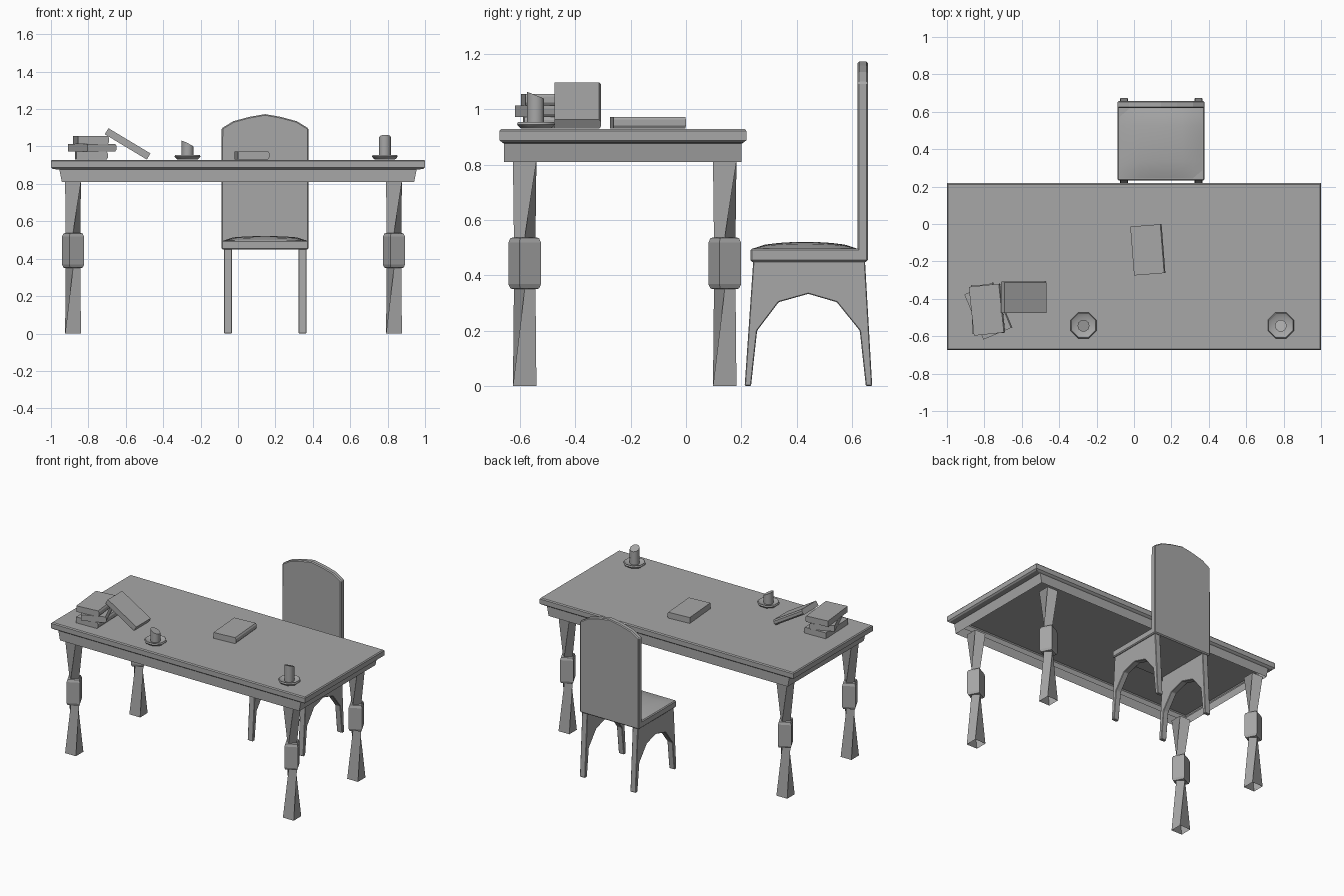
import bpy, bmesh, math
from mathutils import Matrix, Vector

cube = bpy.data.objects.get("Cube")
if cube:
    bpy.data.objects.remove(cube, do_unlink=True)

grey = bpy.data.materials.new("plain_grey")
grey.use_nodes = True
color = (0.39, 0.39, 0.39, 1)
grey.diffuse_color = color
grey.node_tree.nodes["Principled BSDF"].inputs["Base Color"].default_value = color


def finish(name, bm, matrix=None, bevel=0, smooth=False):
    if matrix:
        bm.transform(matrix)
    bmesh.ops.recalc_face_normals(bm, faces=bm.faces)
    mesh = bpy.data.meshes.new(name)
    bm.to_mesh(mesh)
    bm.free()
    mesh.materials.append(grey)
    obj = bpy.data.objects.new(name, mesh)
    bpy.context.collection.objects.link(obj)
    if bevel:
        mod = obj.modifiers.new("edge_bevel", "BEVEL")
        mod.width, mod.segments, mod.limit_method = bevel, 1, "ANGLE"
    if smooth:
        bpy.ops.object.select_all(action="DESELECT")
        obj.select_set(True)
        bpy.context.view_layer.objects.active = obj
        bpy.ops.object.shade_smooth_by_angle(angle=math.radians(46))
    return obj


def box(name, lo, hi, bevel=0):
    lo, hi = Vector(lo), Vector(hi)
    bm = bmesh.new()
    bmesh.ops.create_cube(bm, size=1)
    size = Matrix.Diagonal((hi - lo).to_4d())
    return finish(name, bm, Matrix.Translation((lo + hi) / 2) @ size, bevel)


def prism(name, points, depth, matrix=None, bevel=0):
    """Extrude a list of 3D points along the depth vector."""
    bm = bmesh.new()
    face = bm.faces.new([bm.verts.new(p) for p in points])
    top = bmesh.ops.extrude_face_region(bm, geom=[face])["geom"]
    bmesh.ops.translate(bm, vec=depth, verts=[v for v in top if isinstance(v, bmesh.types.BMVert)])
    return finish(name, bm, matrix, bevel)


def bridge(bm, loops):
    for a, b in zip(loops, loops[1:]):
        for i in range(len(a)):
            j = (i + 1) % len(a)
            bm.faces.new((a[i], a[j], b[j], b[i]))


def loft(name, rings, sides, centre, capped=False, smooth=False):
    """Join rings given as (radius, height, turn in degrees, slope x, slope y)."""
    bm = bmesh.new()
    loops = []
    for radius, z, turn, sx, sy in rings:
        loop = []
        for i in range(sides):
            a = math.tau * i / sides + math.radians(turn)
            x, y = radius * math.cos(a), radius * math.sin(a)
            loop.append(bm.verts.new((x, y, z + sx * x + sy * y)))
        loops.append(loop)
    bridge(bm, loops)
    if capped:
        bm.faces.new(loops[0])
        bm.faces.new(loops[-1])
    return finish(name, bm, Matrix.Translation(centre), smooth=smooth)


# Table top and apron: one shell, open underneath
bm = bmesh.new()
loops = []
for x, y, z in ((0.994, 0.44, 0.929), (1, 0.446, 0.922), (1, 0.446, 0.888), (0.99, 0.436, 0.88),
                (0.955, 0.429, 0.876), (0.942, 0.429, 0.81)):
    loops.append([bm.verts.new((sx * x, sy * y - 0.228, z))
                  for sx, sy in ((-1, -1), (1, -1), (1, 1), (-1, 1))])
bm.faces.new(loops[0])
bridge(bm, loops)
finish("table_top", bm)

# Twisted legs: square ends turning to a diamond at the middle block
leg_rings = [(0.060, 0, -45, 0, 0), (0.039, 0.35, 0, 0, 0), (0.054, 0.352, -18, 0, 0),
             (0.062, 0.368, -18, 0, 0), (0.062, 0.518, -18, 0, 0), (0.054, 0.535, -18, 0, 0),
             (0.039, 0.537, 0, 0, 0), (0.060, 0.812, 45, 0, 0)]
for side, x in (("left", 0.834), ("right", -0.882)):
    for end, y in (("front", -0.583), ("back", 0.14)):
        loft(f"table_leg_{end}_{side}", leg_rings, 4, (x, y, 0))

# Chair legs: one arched panel on each side
outer = [(0.647, 0.452), (0.673, 0)]
arch = [(0.65, 0), (0.628, 0.2), (0.545, 0.303), (0.442, 0.333),
        (0.335, 0.303), (0.257, 0.2), (0.235, 0)]
near = [(0.212, 0), (0.243, 0.452)]
for side, x in (("left", 0.324), ("right", -0.074)):
    prism(f"chair_legs_{side}", [(x, y, z) for y, z in outer + arch + near],
          (0.042, 0, 0), bevel=0.003)

# Chair seat with a domed cushion
x0, x1, y0, y1 = -0.088, 0.377, 0.233, 0.657
mid = (x0 + x1) / 2
box("chair_seat", (x0, y0, 0.449), (x1, y1, 0.497), bevel=0.006)
bm = bmesh.new()
bmesh.ops.create_grid(bm, x_segments=8, y_segments=8, size=1)
for v in bm.verts:
    u, w = v.co.x, v.co.y
    v.co = (mid + 0.226 * u, 0.43 + 0.191 * w,
            0.496 + 0.025 * (1 - u ** 2) ** 0.4 * (1 - w ** 2) ** 0.6)
finish("chair_cushion", bm, smooth=True)

# Chair back with an arched top
half_arch = [(0.232, 1.097), (0.17, 1.135), (0.085, 1.158)]
back = [(x0, 0.45), (x1, 0.45)] + [(mid + x, z) for x, z in half_arch]
back += [(mid, 1.173)] + [(mid - x, z) for x, z in reversed(half_arch)]
prism("chair_back", [(x, 0.62, z) for x, z in back], (0, 0.038, 0), bevel=0.006)

# Candles with slanted tops, standing in eight-sided dishes
for side, x, top, sx, sy in (("right", -0.27, 1.015, -0.5, -0.1),
                             ("left", 0.785, 1.05, 0.05, -0.4)):
    dish = [(0.045, 0.93, 22.5, 0, 0), (0.062, 0.932, 22.5, 0, 0), (0.075, 0.946, 22.5, 0, 0),
            (0.07, 0.955, 22.5, 0, 0), (0.05, 0.944, 22.5, 0, 0)]
    loft(f"candle_dish_{side}", dish, 8, (x, -0.542, 0), True, True)
    candle = [(0.032, 0.943, 0, 0, 0), (0.032, top, 0, sx, sy)]
    loft(f"candle_{side}", candle, 10, (x, -0.544, 0), True, True)


# Books with a rounded spine on the +x edge
def book(name, centre, turn=0, tilt=0, thick=0.042):
    h = thick / 2
    outline = [(-0.083, -h), (0.078, -h), (0.085, -h / 2), (0.085, h / 2), (0.078, h), (-0.083, h)]
    matrix = (Matrix.Translation(centre) @ Matrix.Rotation(math.radians(tilt), 4, "Y")
              @ Matrix.Rotation(math.radians(turn), 4, "Z"))
    prism(name, [(x, -0.131, z) for x, z in outline], (0, 0.262, 0), matrix)


book("single_book", (0.073, -0.138, 0.952), 4.5)
book("stack_book_bottom", (-0.785, -0.455, 0.951), 2)
book("stack_book_middle", (-0.78, -0.465, 0.993), 23)
book("stack_book_top", (-0.787, -0.458, 1.035), 6)
book("leaning_book", (-0.59, -0.392, 1.014), 90, 31, 0.038)
